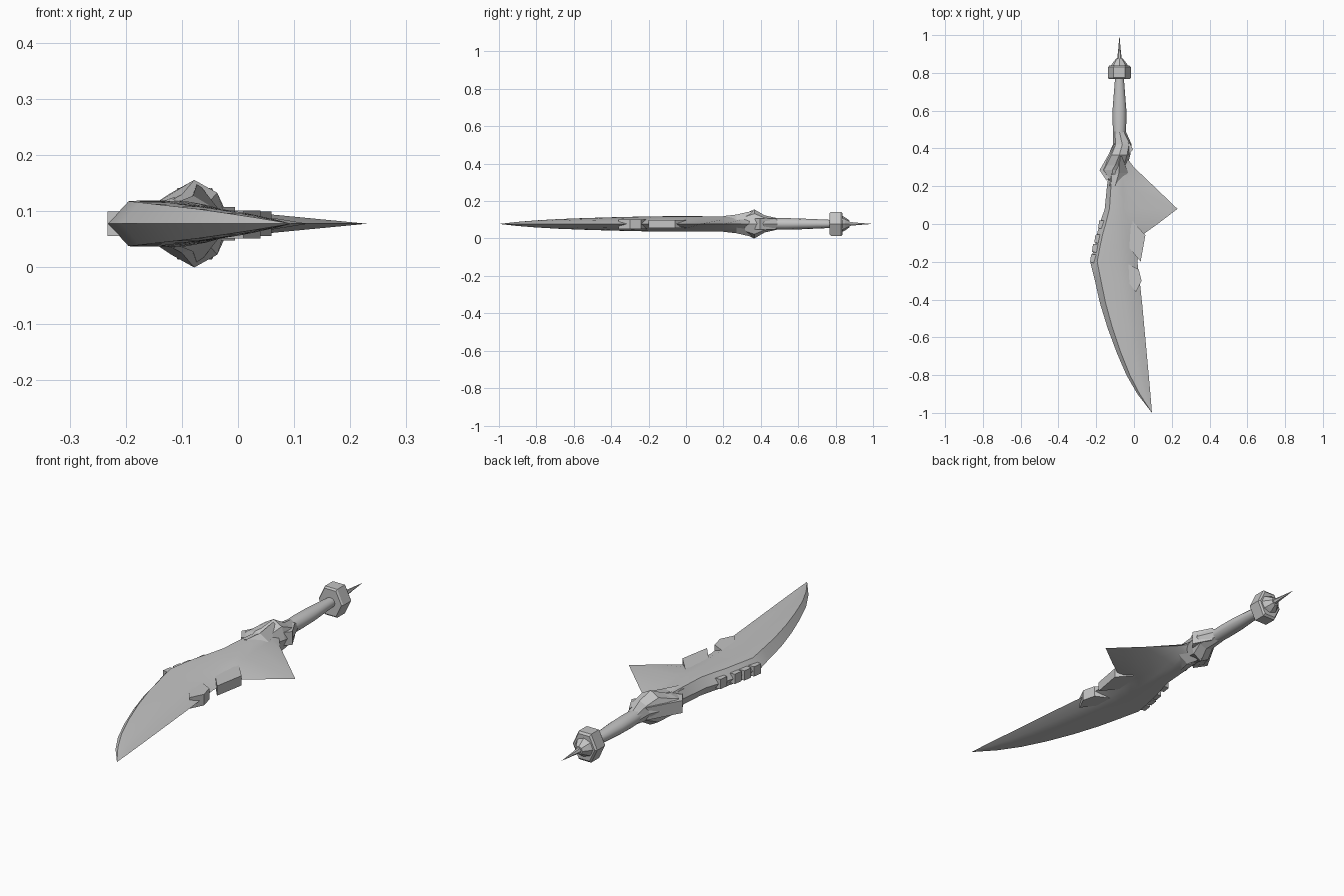
import bpy, bmesh, math

ZC = 0.078          # mid height of the flat-lying sword
GX = -0.077         # handle axis

steel = bpy.data.materials.new("grey_steel")
steel.diffuse_color = (0.55, 0.55, 0.55, 1)


def finish(name, bm, smooth=None):
    bmesh.ops.recalc_face_normals(bm, faces=bm.faces)
    me = bpy.data.meshes.new(name)
    bm.to_mesh(me)
    bm.free()
    ob = bpy.data.objects.new(name, me)
    bpy.context.collection.objects.link(ob)
    me.materials.append(steel)
    if smooth:
        bpy.ops.object.select_all(action='DESELECT')
        ob.select_set(True)
        bpy.context.view_layer.objects.active = ob
        bpy.ops.object.shade_smooth_by_angle(angle=math.radians(smooth))
    return ob


def loft(name, rings, smooth=None):
    """Skin a list of equal-length point rings and cap both ends."""
    bm = bmesh.new()
    rows = [[bm.verts.new(p) for p in r] for r in rings]
    n = len(rows[0])
    for a, b in zip(rows, rows[1:]):
        for i in range(n):
            j = (i + 1) % n
            bm.faces.new((a[i], a[j], b[j], b[i]))
    bm.faces.new(rows[0])
    bm.faces.new(rows[-1])
    bmesh.ops.remove_doubles(bm, verts=bm.verts, dist=0.0004)
    return finish(name, bm, smooth)


def turned(name, profile, sides, phase=0.0, smooth=None):
    """Loft along y: profile rows are (y, centre x, half width, half height)."""
    rings = []
    for y, cx, rx, rz in profile:
        rings.append([(cx + rx * math.cos(phase + i * math.tau / sides), y,
                       ZC + rz * math.sin(phase + i * math.tau / sides))
                      for i in range(sides)])
    return loft(name, rings, smooth)


def slab(name, outline, low, high):
    """Flat plate with a top-view outline."""
    return loft(name, [[(x, y, ZC + z) for x, y in outline] for z in (low, high)])


# Blade: y, back x, shoulder x, crease x, edge x, half thickness
stations = [
    (0.36, -0.11, -0.10, -0.05, -0.045, 0.034),
    (0.30, -0.13, -0.115, -0.04, 0.0, 0.038),
    (0.20, -0.143, -0.122, -0.035, 0.105, 0.040),
    (0.08, -0.155, -0.130, -0.025, 0.23, 0.041),
    (0.00, -0.182, -0.150, -0.025, 0.125, 0.041),
    (-0.05, -0.195, -0.165, -0.027, 0.055, 0.041),
    (-0.12, -0.208, -0.180, -0.030, 0.030, 0.041),
    (-0.20, -0.232, -0.195, -0.030, 0.018, 0.040),
    (-0.30, -0.207, -0.175, -0.018, 0.030, 0.038),
    (-0.42, -0.180, -0.150, -0.003, 0.043, 0.035),
    (-0.55, -0.140, -0.114, 0.012, 0.055, 0.031),
    (-0.68, -0.092, -0.070, 0.030, 0.067, 0.026),
    (-0.80, -0.040, -0.022, 0.048, 0.078, 0.019),
    (-0.90, 0.018, 0.030, 0.070, 0.087, 0.011),
    (-1.00, 0.0949, 0.095, 0.095, 0.0951, 0.0),
]
rings = []
for y, back, sh, cr, edge, h in stations:
    upper = [(sh, h), (sh + (cr - sh) * 0.35, h * 0.98),
             (sh + (cr - sh) * 0.7, h * 0.82), (cr, h * 0.6)]
    ring = [(back, 0.0)] + upper + [(edge, 0.0)] + [(x, -z) for x, z in reversed(upper)]
    rings.append([(x, y, ZC + z) for x, z in ring])
loft("blade", rings, 35)

# Broken chips along the cutting edge
slab("upper_edge_chip", [(-0.02, 0.03), (0.06, -0.06), (0.035, -0.2), (-0.03, -0.12)],
     -0.022, 0.022)
slab("lower_edge_chip", [(-0.055, -0.2), (0.025, -0.24), (0.04, -0.3),
                         (0.01, -0.36), (-0.035, -0.3)], -0.026, 0.024)

# Small teeth on the back of the blade
for i, (y, x) in enumerate([(0.0, -0.172), (-0.075, -0.192), (-0.125, -0.205), (-0.18, -0.215)]):
    slab(f"back_tooth_{i + 1}", [(x + 0.035, y + 0.02), (x - 0.012, y + 0.018),
                                 (x - 0.018, y - 0.022), (x + 0.025, y - 0.03)],
         -0.022, 0.022)

# Guard collar, skewed and swelling to a ridge
turned("guard_collar", [
    (0.49, GX, 0.034, 0.030),
    (0.42, -0.062, 0.050, 0.046),
    (0.365, -0.078, 0.058, 0.078),
    (0.31, -0.100, 0.066, 0.052),
    (0.285, -0.115, 0.064, 0.044),
    (0.23, -0.105, 0.030, 0.034)], 8)

# Pointed horns on either side of the guard
slab("guard_left_horn", [(-0.10, 0.43), (-0.182, 0.285), (-0.145, 0.23), (-0.09, 0.29)],
     -0.028, 0.028)
slab("guard_right_horn", [(-0.05, 0.48), (-0.005, 0.395), (-0.06, 0.33)], -0.03, 0.03)

# Tongues running from the guard onto both blade faces
for side, label in ((1, "upper"), (-1, "lower")):
    loft(f"{label}_guard_tongue", [
        [(-0.072, 0.375, ZC + side * 0.074), (-0.06, 0.35, ZC + side * 0.03),
         (-0.09, 0.35, ZC + side * 0.03)],
        [(-0.08, 0.27, ZC + side * 0.05), (-0.03, 0.27, ZC + side * 0.02),
         (-0.12, 0.25, ZC + side * 0.03)],
        [(-0.10, 0.20, ZC + side * 0.042), (-0.095, 0.20, ZC + side * 0.035),
         (-0.13, 0.20, ZC + side * 0.035)]])

# Grip
turned("grip", [(0.46, GX, 0.032, 0.030), (0.53, GX, 0.036, 0.031),
                (0.61, GX, 0.036, 0.029), (0.70, GX, 0.029, 0.025),
                (0.79, GX, 0.022, 0.021)], 12, 0, 40)

# Six-sided pommel ring, domed cap and end spike
turned("pommel_ring", [(0.768, GX, 0.056, 0.066), (0.775, GX, 0.061, 0.074),
                       (0.83, GX, 0.061, 0.074), (0.838, GX, 0.054, 0.064)], 6)
turned("pommel_cap", [(0.83, GX, 0.050, 0.046), (0.85, GX, 0.038, 0.035),
                      (0.875, GX, 0.018, 0.018)], 8)
turned("pommel_spike", [(0.86, GX, 0.014, 0.014), (0.92, GX, 0.007, 0.007),
                        (1.0, GX, 0.0001, 0.0001)], 6)
